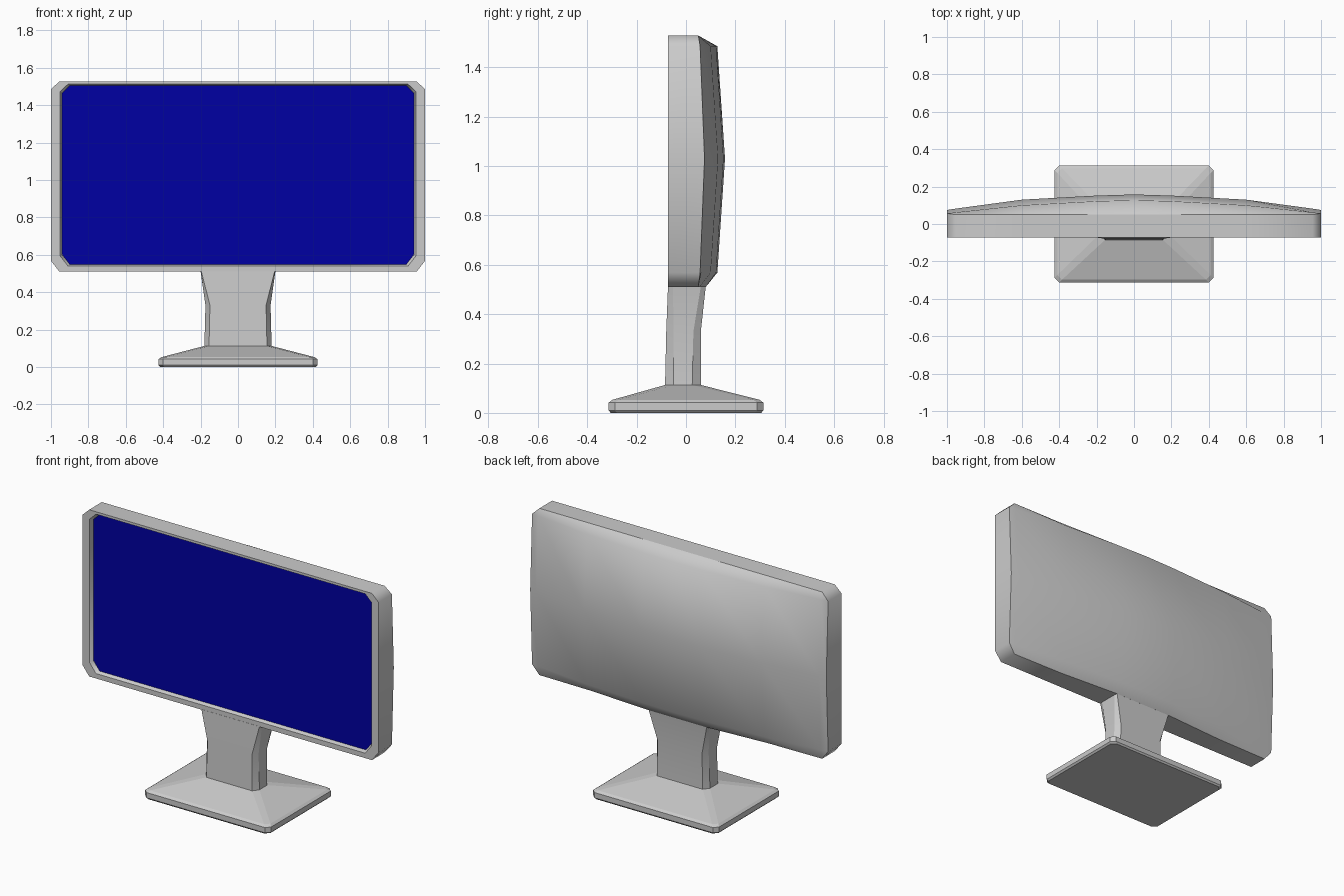
import bpy, bmesh

if "Cube" in bpy.data.objects:
    bpy.data.objects.remove(bpy.data.objects["Cube"])


def finish(name, bm):
    bmesh.ops.recalc_face_normals(bm, faces=bm.faces[:])
    mesh = bpy.data.meshes.new(name)
    bm.to_mesh(mesh)
    bm.free()
    obj = bpy.data.objects.new(name, mesh)
    bpy.context.collection.objects.link(obj)
    return obj


# Monitor outline range: outer shell, and the inner rims as (half width, z low, z high, y)
Z0, Z1 = 0.51, 1.528
FRONT = (1.0, Z0, Z1, -0.072)
RIM = (0.952, 0.54, 1.513, -0.072)
RECESS = (0.942, 0.549, 1.505, -0.05)


def fit(v, ring):
    hx, lo, hi, y = ring
    return (v.co.x * hx, y, lo + (v.co.z - Z0) / (Z1 - Z0) * (hi - lo))


# Housing: bulged back panel, columns given for x >= 0 and mirrored
cols = [0, 0.2, 0.6, 0.955, 1.0]
rows = [
    (Z0, [0.08, 0.08, 0.055, 0.05, None]),
    (0.568, [0.127, 0.122, 0.10, 0.062, 0.057]),
    (1.03, [0.158, 0.152, 0.13, 0.082, 0.075]),
    (1.485, [0.127, 0.122, 0.10, 0.062, 0.057]),
    (Z1, [0.05, 0.05, 0.05, 0.05, None]),
]
bm = bmesh.new()
grid = []
for z, ys in rows:
    half = [bm.verts.new((x, y, z)) if y is not None else None for x, y in zip(cols, ys)]
    left = [bm.verts.new((-x, y, z)) if y is not None else None
            for x, y in zip(cols[1:], ys[1:])]
    grid.append(left[::-1] + half)
for a, b in zip(grid, grid[1:]):
    for i in range(len(a) - 1):
        # corner cells lack one vertex, which makes the cut corners
        bm.faces.new([v for v in (a[i], a[i + 1], b[i + 1], b[i]) if v]).smooth = True

# Side walls, bezel and recess grow from the panel boundary
edges = [e for e in bm.edges if e.is_boundary]
outline = None
for ring in (FRONT, RIM, RECESS):
    for e in edges:
        e.smooth = False
    geom = bmesh.ops.extrude_edge_only(bm, edges=edges)["geom"]
    edges = [g for g in geom if isinstance(g, bmesh.types.BMEdge)]
    base = [g for g in geom if isinstance(g, bmesh.types.BMVert)]
    if outline is None:
        outline = {v: v.co.copy() for v in base}
    # undo the previous ring's fit before applying the next one
    for v in base:
        if ring is not FRONT:
            hx, lo, hi, _ = FRONT if ring is RIM else RIM
            v.co.x /= hx
            v.co.z = Z0 + (v.co.z - lo) / (hi - lo) * (Z1 - Z0)
        v.co = fit(v, ring)
finish("monitor_housing", bm)

# Screen: cut-corner panel at the bottom of the recess
bm = bmesh.new()
hx, lo, hi, y = RECESS
cx, cb, ct = 0.955 * hx, 0.604, 1.464
pts = [(cx, lo), (hx, cb), (hx, ct), (cx, hi), (-cx, hi), (-hx, ct), (-hx, cb), (-cx, lo)]
face = bm.faces.new([bm.verts.new((x, y, z)) for x, z in pts])
screen = finish("screen", bm)
if screen.data.polygons[0].normal.y > 0:
    screen.data.flip_normals()
blue = bpy.data.materials.new("screen_blue")
blue.diffuse_color = (0.0, 0.0, 0.36, 1)
blue.use_nodes = True
blue.node_tree.nodes["Principled BSDF"].inputs["Base Color"].default_value = blue.diffuse_color
screen.data.materials.append(blue)


# Stand parts: lofts through cut-corner sections (z, half width, y front, y back, cut x, cut y)
def loft(name, sections):
    bm = bmesh.new()
    rings = []
    for z, hx, y0, y1, cx, cy in sections:
        half = [(hx - cx, y0), (hx, y0 + cy), (hx, y1 - cy), (hx - cx, y1)]
        full = half + [(-x, y) for x, y in half[::-1]]
        rings.append([bm.verts.new((x, y, z)) for x, y in full])
    for a, b in zip(rings, rings[1:]):
        for i in range(8):
            j = (i + 1) % 8
            bm.faces.new((a[i], a[j], b[j], b[i]))
    bm.faces.new(rings[0])
    bm.faces.new(rings[-1])
    return finish(name, bm)


loft("stand_base", [
    (0.0, 0.415, -0.305, 0.305, 0.025, 0.025),
    (0.01, 0.425, -0.313, 0.313, 0.025, 0.025),
    (0.042, 0.425, -0.313, 0.313, 0.025, 0.025),
    (0.053, 0.41, -0.298, 0.298, 0.025, 0.025),
    (0.113, 0.18, -0.085, 0.06, 0.025, 0.035),
])
neck = loft("stand_neck", [
    (0.105, 0.18, -0.085, 0.06, 0.025, 0.035),
    (0.33, 0.174, -0.08, 0.06, 0.024, 0.03),
    (Z0 + 0.002, 0.2, -0.073, 0.08, 0.004, 0.02),
])
bpy.context.view_layer.objects.active = neck
neck.select_set(True)
bpy.ops.object.shade_smooth_by_angle(angle=0.5)
